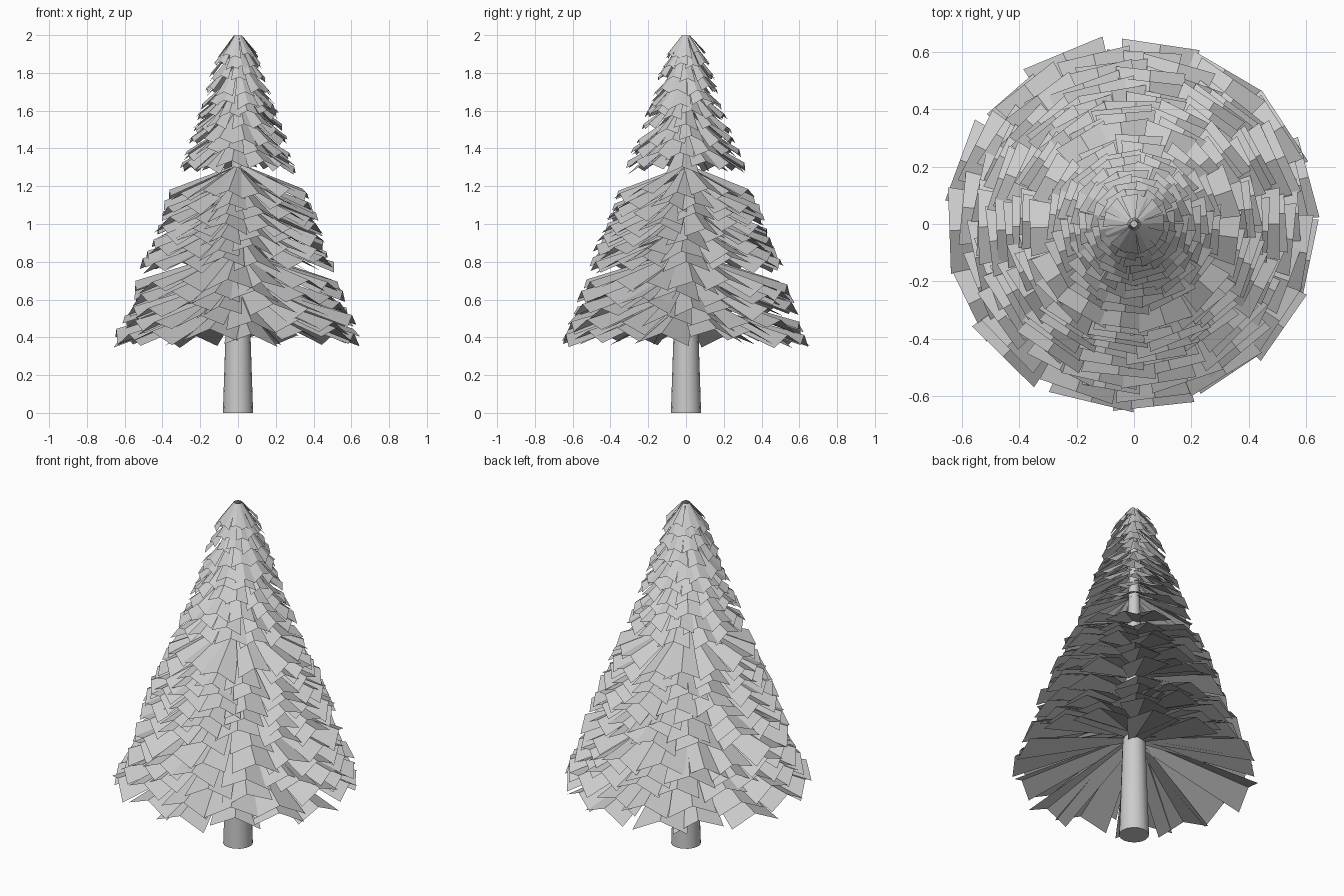
import bpy, bmesh, math, random
from mathutils import Vector, Matrix

if "Cube" in bpy.data.objects:
    bpy.data.objects.remove(bpy.data.objects["Cube"])

random.seed(4)


def make_object(name, bm):
    mesh = bpy.data.meshes.new(name)
    bm.to_mesh(mesh)
    bm.free()
    obj = bpy.data.objects.new(name, mesh)
    bpy.context.collection.objects.link(obj)
    return obj


def interp(x, table):
    for (x0, y0), (x1, y1) in zip(table, table[1:]):
        if x <= x1:
            return y0 + (y1 - y0) * (x - x0) / (x1 - x0)
    return table[-1][1]


# Tapered trunk
SIDES = 16
bm = bmesh.new()
rings = []
for z, r in [(0, 0.08), (0.45, 0.065), (1.2, 0.04), (1.95, 0.012)]:
    rings.append([bm.verts.new((r * math.cos(2 * math.pi * i / SIDES),
                                r * math.sin(2 * math.pi * i / SIDES), z))
                  for i in range(SIDES)])
for a, b in zip(rings, rings[1:]):
    for i in range(SIDES):
        j = (i + 1) % SIDES
        bm.faces.new((a[i], a[j], b[j], b[i])).smooth = True
bm.faces.new(rings[0][::-1])
bm.faces.new(rings[-1])
make_object("trunk", bm)

# Branch tip radius and droop (rise over run) against ridge tip height
RADIUS = [(0.43, 0.64), (0.60, 0.56), (0.80, 0.505), (0.94, 0.45), (1.10, 0.39),
          (1.20, 0.35), (1.32, 0.305), (1.48, 0.245), (1.62, 0.20), (1.78, 0.145),
          (1.91, 0.10)]
DROOP = [(0.43, 0.28), (0.80, 0.32), (1.19, 0.38), (1.32, 0.55), (1.60, 0.80),
         (1.90, 1.35)]


def add_branch(bm, angle, z, r, droop, half, roll):
    """Roof-shaped card: a ridge with two drooping flaps, narrow at the trunk."""
    rot = Matrix.Rotation(angle, 3, 'Z')
    inner = min(0.03, r * 0.2)
    fold = half * 0.42

    def pt(rad, side, w, drop):
        h = z + droop * (r - rad) - abs(side) * drop + side * roll * w
        return bm.verts.new(rot @ Vector((rad, side * w, min(h, 1.998))))

    ins = [pt(inner, s, half * 0.25, fold * 0.25) for s in (-1, 0, 1)]
    out = [pt(r, s, half, fold) for s in (-1, 0, 1)]
    for i in range(2):
        bm.faces.new((ins[i], out[i], out[i + 1], ins[i + 1]))


# Foliage tiers, closely stacked from the skirt to the tip
groups = {
    "lower_branches": [0.43, 0.50, 0.57, 0.63, 0.69],
    "middle_branches": [0.81, 0.87, 0.93, 0.99, 1.05, 1.11, 1.17],
    "upper_branches": [1.32 + 0.066 * i for i in range(9)] + [1.90],
}
for name, tiers in groups.items():
    bm = bmesh.new()
    for z in tiers:
        count = round(15 - 4.5 * (z - 0.43) / 1.5)
        r = interp(z, RADIUS)
        start = random.uniform(0, 6.28)
        for k in range(count):
            ang = start + 2 * math.pi * (k + random.uniform(-0.18, 0.18)) / count
            rr = r * random.uniform(0.97, 1.02)
            half = math.pi * r / count * random.uniform(1.0, 1.15)
            add_branch(bm, ang, z + random.uniform(-0.02, 0.02), rr,
                       interp(z, DROOP), half, random.uniform(-0.15, 0.15))
    make_object(name, bm)
